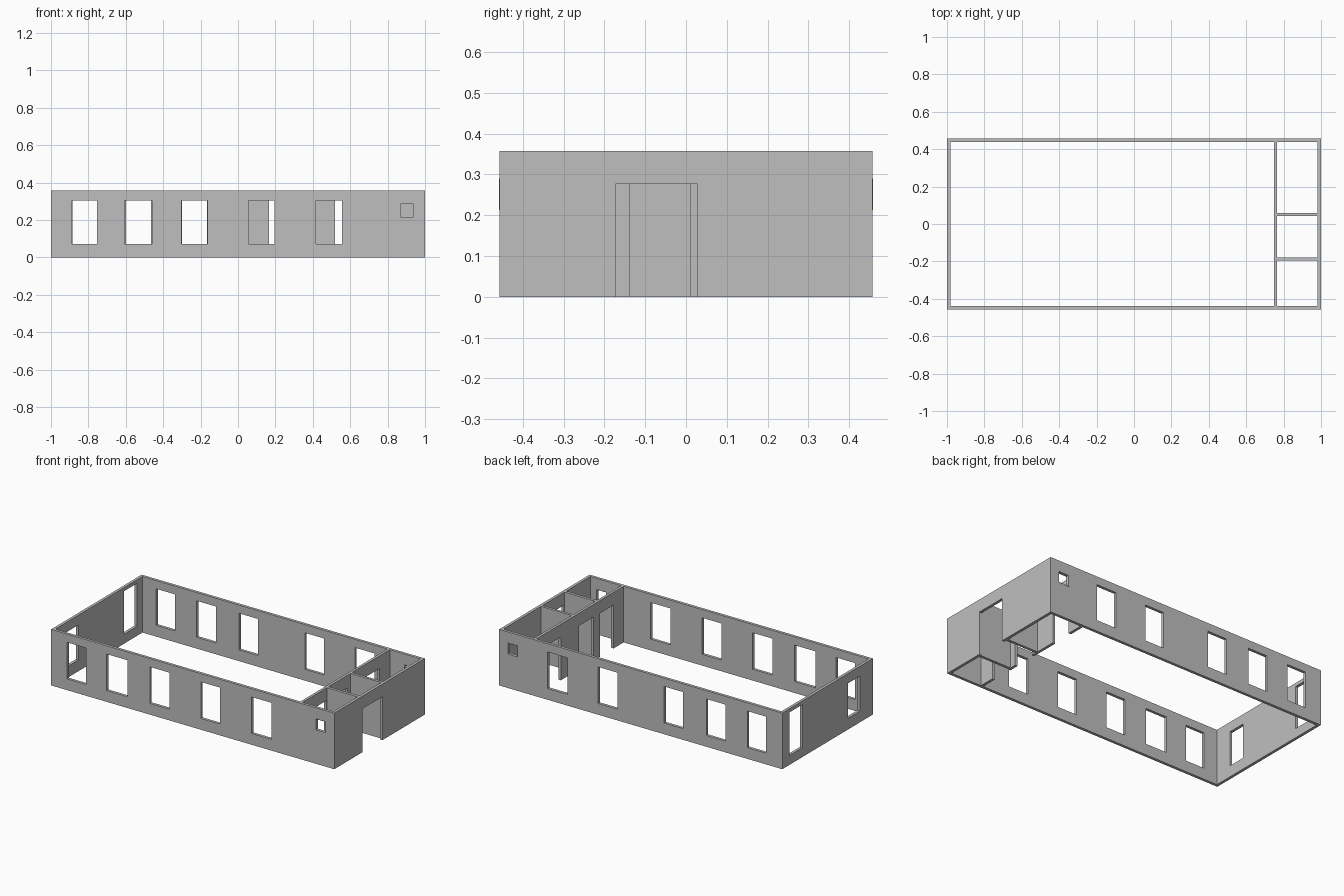
import bpy, bmesh
from mathutils import Matrix, Vector

cube = bpy.data.objects.get("Cube")
if cube:
    bpy.data.objects.remove(cube, do_unlink=True)

# Overall sizes
HX, HY, H = 1.0, 0.457, 0.358
T = 0.018
IX, IY = HX - T, HY - T
PX0, PX1 = 0.748, 0.765
DOOR_H = 0.277

gray = bpy.data.materials.new("plaster_gray")
gray.use_nodes = True
COLOR = (0.52, 0.52, 0.52, 1)
gray.diffuse_color = COLOR
gray.node_tree.nodes["Principled BSDF"].inputs["Base Color"].default_value = COLOR


def boxes(name, spans):
    """One object made of boxes, each given as (x0, x1, y0, y1, z0, z1)."""
    bm = bmesh.new()
    for x0, x1, y0, y1, z0, z1 in spans:
        mid = Vector((x0 + x1, y0 + y1, z0 + z1)) / 2
        size = Matrix.Diagonal((x1 - x0, y1 - y0, z1 - z0, 1))
        bmesh.ops.create_cube(bm, size=1, matrix=Matrix.Translation(mid) @ size)
    mesh = bpy.data.meshes.new(name)
    bm.to_mesh(mesh)
    bm.free()
    mesh.materials.append(gray)
    obj = bpy.data.objects.new(name, mesh)
    bpy.context.collection.objects.link(obj)
    return obj


def cut(obj, spans):
    """Subtract boxes from an object and drop the cutter."""
    cutter = boxes("cutter", spans)
    cutter.hide_render = True
    mod = obj.modifiers.new("openings", 'BOOLEAN')
    mod.operation, mod.solver, mod.object = 'DIFFERENCE', 'EXACT', cutter
    graph = bpy.context.evaluated_depsgraph_get()
    mesh = bpy.data.meshes.new_from_object(obj.evaluated_get(graph))
    obj.modifiers.clear()
    obj.data = mesh
    bpy.data.objects.remove(cutter, do_unlink=True)


# Outer walls
walls = boxes("outer_walls", [(-HX, HX, -HY, HY, 0, H)])
cut(walls, [(-IX, IX, -IY, IY, -1, 1)])

# Windows of the long walls
SILL, HEAD = 0.072, 0.305
VENT = (0.867, 0.941, 0.214, 0.289)
front = [(-0.888, -0.753), (-0.608, -0.459), (-0.303, -0.164),
         (0.057, 0.194), (0.417, 0.557)]
back = [(-0.886, -0.754), (-0.6, -0.464), (-0.3, -0.166),
        (0.165, 0.3), (0.518, 0.657)]
openings = []
for side, windows in ((-1, front), (1, back)):
    y0, y1 = sorted((side * (IY - T), side * (HY + T)))
    openings += [(a, b, y0, y1, SILL, HEAD) for a, b in windows]
    openings.append((VENT[0], VENT[1], y0, y1, VENT[2], VENT[3]))

# Windows of the end wall, and the entrance opposite
openings.append((-HX - T, -IX + T, 0.255, 0.385, 0.06, 0.335))
openings.append((-HX - T, -IX + T, -0.325, -0.208, SILL, 0.295))
openings.append((IX - T, HX + T, -0.173, 0.028, -1, DOOR_H))
cut(walls, openings)

# Long partition with a doorway to each small room
partition = boxes("long_partition", [(PX0, PX1, -IY, IY, 0, H)])
doors = [(-0.338, -0.2), (-0.137, 0.01), (0.195, 0.335)]
cut(partition, [(PX0 - T, PX1 + T, a, b, -1, DOOR_H) for a, b in doors])

# Cross partitions between the small rooms
boxes("front_cross_partition", [(PX1, IX, -0.196, -0.178, 0, H)])
boxes("back_cross_partition", [(PX1, IX, 0.043, 0.06, 0, H)])

# Thin linings in the two small windows
a, b, z0, z1 = VENT
LIP, RIM = 0.001, 0.003
for name, side in (("front_vent_lining", -1), ("back_vent_lining", 1)):
    y0, y1 = sorted((side * (IY - LIP), side * (HY + LIP)))
    lining = boxes(name, [(a - LIP, b + LIP, y0, y1, z0 - LIP, z1 + LIP)])
    cut(lining, [(a + RIM, b - RIM, -1, 1, z0 + RIM, z1 - RIM)])
